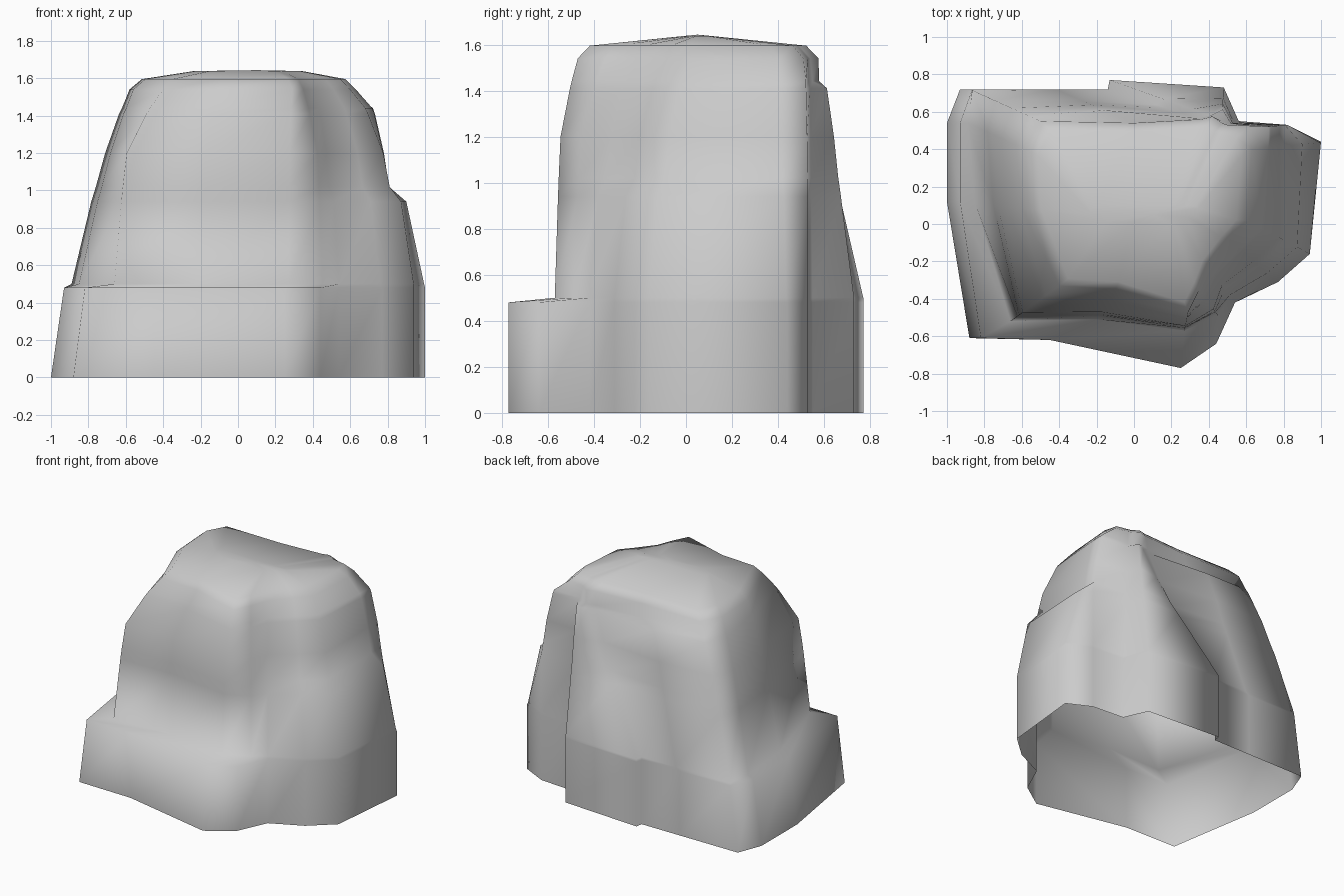
import bpy
import bmesh
from mathutils import Vector

default_cube = bpy.data.objects.get("Cube")
if default_cube:
    bpy.data.objects.remove(default_cube, do_unlink=True)


def make_material(name, colour):
    material = bpy.data.materials.new(name)
    material.use_nodes = True
    material.diffuse_color = colour
    material.node_tree.nodes["Principled BSDF"].inputs["Base Color"].default_value = colour
    return material


# Outlines of the boulder, counter-clockwise from the front right corner:
# side it belongs to, point on the ground, point above the ledge, point on the crown
OUTLINE = [
    ("front", (-.88, -.61), (-.66, -.52), (-.40, -.33)),
    ("front", (-.45, -.62), (-.20, -.51), (-.10, -.35)),
    ("front", (.25, -.77), (.27, -.57), (.29, -.47)),
    ("front", (.44, -.64), (.45, -.49), (.35, -.35)),
    ("flank", (.54, -.42), (.54, -.42), (.40, -.22)),
    ("flank", (.77, -.31), (.76, -.31), (.51, -.08)),
    ("flank", (.94, -.16), (.94, -.16), (.60, .02)),
    ("shoulder", (1, .44), (.995, .435), (.63, .40)),
    ("corner", (.82, .53), (.82, .53), (.60, .51)),
    ("back", (.56, .55), (.55, .55), (.50, .53)),
    ("back", (.48, .73), (.48, .73), (.47, .54)),
    ("fold", (-.13, .77), (-.13, .77), (.42, .575)),
    ("fold", (-.14, .72), (-.14, .72), (.36, .56)),
    ("back", (-.45, .72), (-.42, .72), (0, .54)),
    ("right", (-.93, .72), (-.865, .715), (-.50, .55)),
    ("right", (-1, .54), (-.89, .54), (-.58, .40)),
    ("right", (-1, .12), (-.85, .11), (-.56, .08)),
]

# How far each side has leaned from the ledge to the crown at each height
SIDES = ("front", "flank", "shoulder", "corner", "back", "fold", "right")
LEAN = {
    .94: (.14, .20, .26, 0, .30, .52, .34),
    1.02: (.17, .38, .52, .06, .36, .62, .42),
    1.20: (.25, .48, .60, .18, .46, .80, .58),
    1.41: (.66, .72, .73, .40, .62, .97, .82),
    1.44: (.73, .76, .76, .45, .95, .98, .87),
    1.54: (1, 1, 1, 1, 1, 1, 1),
}


def build_rings():
    """List the boulder's rings from the ground to the crown."""
    ground = [Vector((*foot, 0)) for side, foot, waist, crown in OUTLINE]
    rim = [Vector((p.x * (.93 if p.x < -.5 else 1), p.y, .48)) for p in ground]
    ledge = [Vector((*waist, .5)) for side, foot, waist, crown in OUTLINE]
    rings = [ground, rim, ledge]
    for height, amounts in LEAN.items():
        lean = dict(zip(SIDES, amounts))
        rings.append([
            Vector((*Vector(waist).lerp(Vector(crown), lean[side]), height))
            for side, foot, waist, crown in OUTLINE
        ])
    # Top rising to a short ridge from right to left
    centre = Vector((.08, .05))
    for scale, height in (((.9, .9), 1.595), ((.48, .1), 1.638)):
        rings.append([
            Vector((*(centre + (Vector(crown) - centre) * Vector(scale)), height))
            for side, foot, waist, crown in OUTLINE
        ])
    return rings


# Boulder: a shell open at the bottom
shell = bmesh.new()
rings = [[shell.verts.new(point) for point in ring] for ring in build_rings()]
count = len(OUTLINE)
for lower, upper in zip(rings, rings[1:]):
    for i in range(count):
        j = (i + 1) % count
        shell.faces.new((lower[i], lower[j], upper[j], upper[i]))
peak = shell.verts.new((.1, .05, 1.643))
for i in range(count):
    shell.faces.new((rings[-1][i], rings[-1][(i + 1) % count], peak))
for face in shell.faces:
    face.smooth = True

mesh = bpy.data.meshes.new("boulder")
shell.to_mesh(mesh)
shell.free()
mesh.materials.append(make_material("stone grey", (.6, .6, .6, 1)))
boulder = bpy.data.objects.new("boulder", mesh)
bpy.context.collection.objects.link(boulder)
